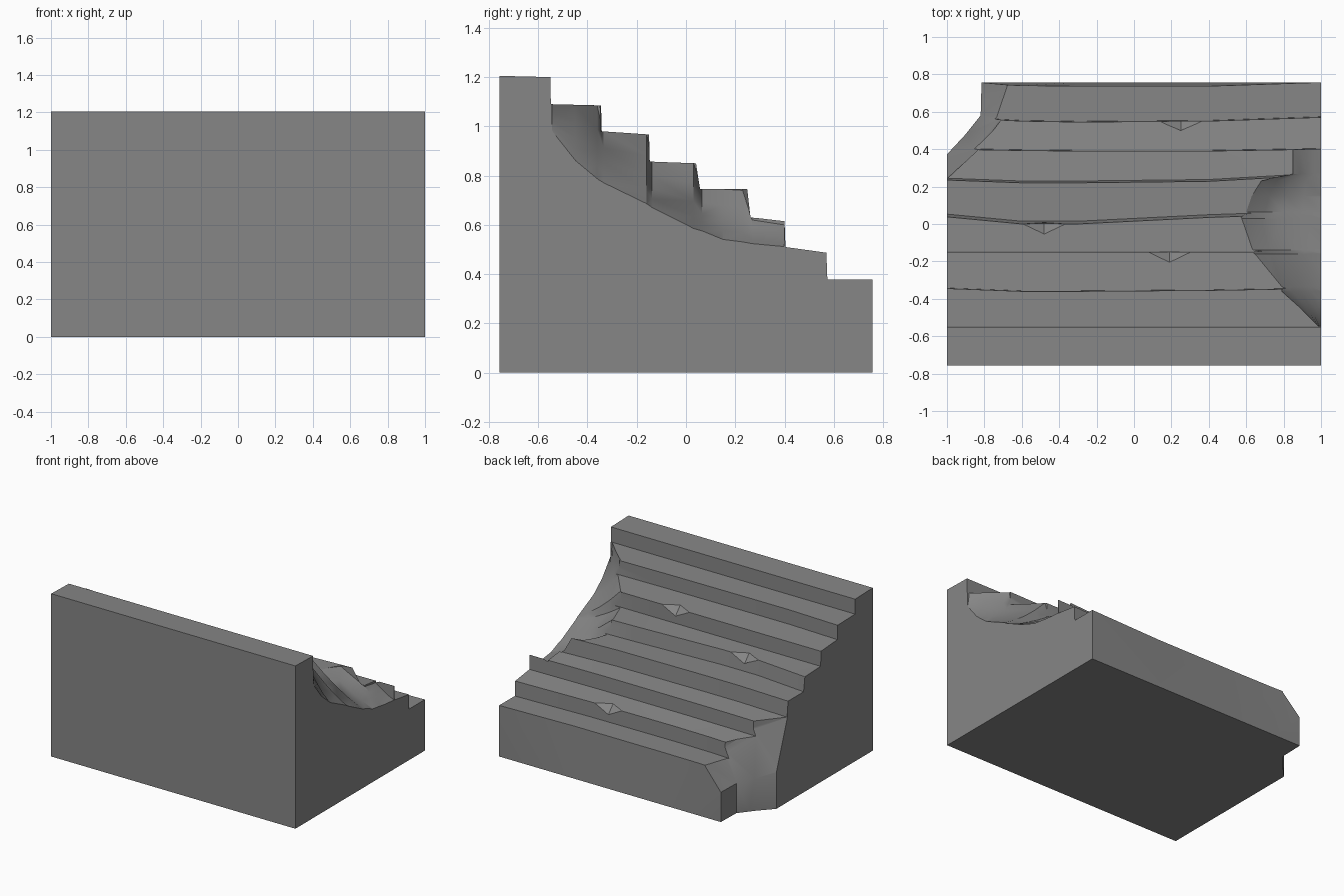
import bpy, bmesh

if "Cube" in bpy.data.objects:
    bpy.data.objects.remove(bpy.data.objects["Cube"])

stone = bpy.data.materials.new("grey stone")
stone.diffuse_color = (0.24, 0.24, 0.24, 1)
stone.use_nodes = True
stone.node_tree.nodes["Principled BSDF"].inputs["Base Color"].default_value = stone.diffuse_color


def loft(name, rings):
    """Closed triangulated solid skinned through equal-length rings, capped at both ends."""
    bm = bmesh.new()
    vs = [[bm.verts.new(p) for p in r] for r in rings]
    n = len(rings[0])
    for a, b in zip(vs, vs[1:]):
        for i in range(n):
            j = (i + 1) % n
            bm.faces.new((a[i], a[j], b[j], b[i]))
    bm.faces.new(vs[0])
    bm.faces.new(vs[-1])
    bmesh.ops.triangulate(bm, faces=list(bm.faces))
    bmesh.ops.recalc_face_normals(bm, faces=list(bm.faces))
    me = bpy.data.meshes.new(name)
    bm.to_mesh(me)
    bm.free()
    me.materials.append(stone)
    ob = bpy.data.objects.new(name, me)
    bpy.context.scene.collection.objects.link(ob)
    return ob


# stair block: worn step profile lofted along x
# step: tread heights (rear, nose), nose y at each station, riser slope
stations = [-1, -0.6, -0.3, 0.4, 1]
steps = [
    (1.205, 1.20, [-.55, -.55, -.55, -.55, -.55], .001),
    (1.09, 1.085, [-.345, -.36, -.36, -.355, -.345], .003),
    (.98, .967, [-.15, -.15, -.15, -.15, -.15], .003),
    (.857, .85, [.038, .0, .0, .035, .055], .015),
    (.745, .745, [.235, .22, .22, .228, .262], .01),
    (.63, .615, [.40, .393, .39, .39, .40], .004),
    (.51, .487, [.57, .55, .545, .55, .57], .004),
    (.378, .378, [.757, .74, .737, .737, .757], 0),
]
rings = []
for k, x in enumerate(stations):
    ring, y = [(x, -.757, 0)], -.757
    for za, zb, noses, slope in steps:
        ring += [(x, y, za), (x, noses[k], zb)]
        y = noses[k] + slope
    ring.append((x, .757, 0))
    rings.append(ring)
block = loft("worn_stairs", rings)

# broken scoop on the right edge: y, inner x, inner z, outer z
scoop = [(-.545, .985, 1.09, .98), (-.45, .89, 1.085, .86), (-.36, .79, 1.08, .785),
         (-.335, .79, .98, .77), (-.16, .645, .97, .685), (-.138, .63, .86, .67),
         (.03, .57, .855, .585), (.065, .60, .745, .575), (.15, .63, .745, .54),
         (.23, .68, .74, .53), (.268, .85, .62, .523), (.398, .85, .60, .511)]
rings = []
for y, xi, zi, zo in scoop:
    w, h = 1 - xi, zi - zo
    ring = [(xi, y, 1.6), (xi, y, zi)]
    for t in (.25, .5, .75):
        ring.append((xi + w * t, y, zi - h * t - h * .35 * t * (1 - t)))
    ring += [(1.002, y, zo), (1.2, y, zo - .02), (1.2, y, 1.6)]
    rings.append(ring)
cutters = [loft("scoop_cutter", rings)]

# broken corner on the left: vertical base, flaring towards the treads
low = [(-.815, .757, .22), (-.82, .58, .22), (-.9, .48, .24), (-1.002, .37, .27)]
high = [(-.67, .757, .38), (-.70, .57, .44), (-.83, .40, .56), (-1.002, .24, .63)]


def level(pts, z=None):
    p = [(x, y, c if z is None else z) for x, y, c in pts]
    a, b = p[0], p[-1]
    return [(a[0], .95, a[2])] + p + [(-1.2, b[1], b[2]), (-1.2, .95, (a[2] + b[2]) / 2)]


cutters.append(loft("corner_cutter",
                    [level(low, -.1), level(low), level(high), level(high, 1.2)]))

# small chips in the step noses: wedges fading out to both sides
wedge = [(-.055, .004), (.004, -.06), (.05, .05)]
for x, y, z in [(.25, .55, .488), (-.48, .0, .85), (.19, -.15, .967)]:
    cutters.append(loft("nose_chip_cutter", [
        [(x + dx, y + a * s, z + b * s) for a, b in wedge]
        for dx, s in ((-.11, .03), (0, 1), (.11, .03))]))

# carve the damage, then drop the cutters
for c in cutters:
    c.hide_render = True
    m = block.modifiers.new("break", 'BOOLEAN')
    m.operation = 'DIFFERENCE'
    m.solver = 'MANIFOLD'
    m.object = c
bpy.context.view_layer.update()
dg = bpy.context.evaluated_depsgraph_get()
carved = bpy.data.meshes.new_from_object(block.evaluated_get(dg))
block.modifiers.clear()
block.data = carved
for c in cutters:
    bpy.data.objects.remove(c, do_unlink=True)

# smooth the scoops, keep the step edges sharp
carved.shade_smooth()
carved.set_sharp_from_angle(angle=0.5)
